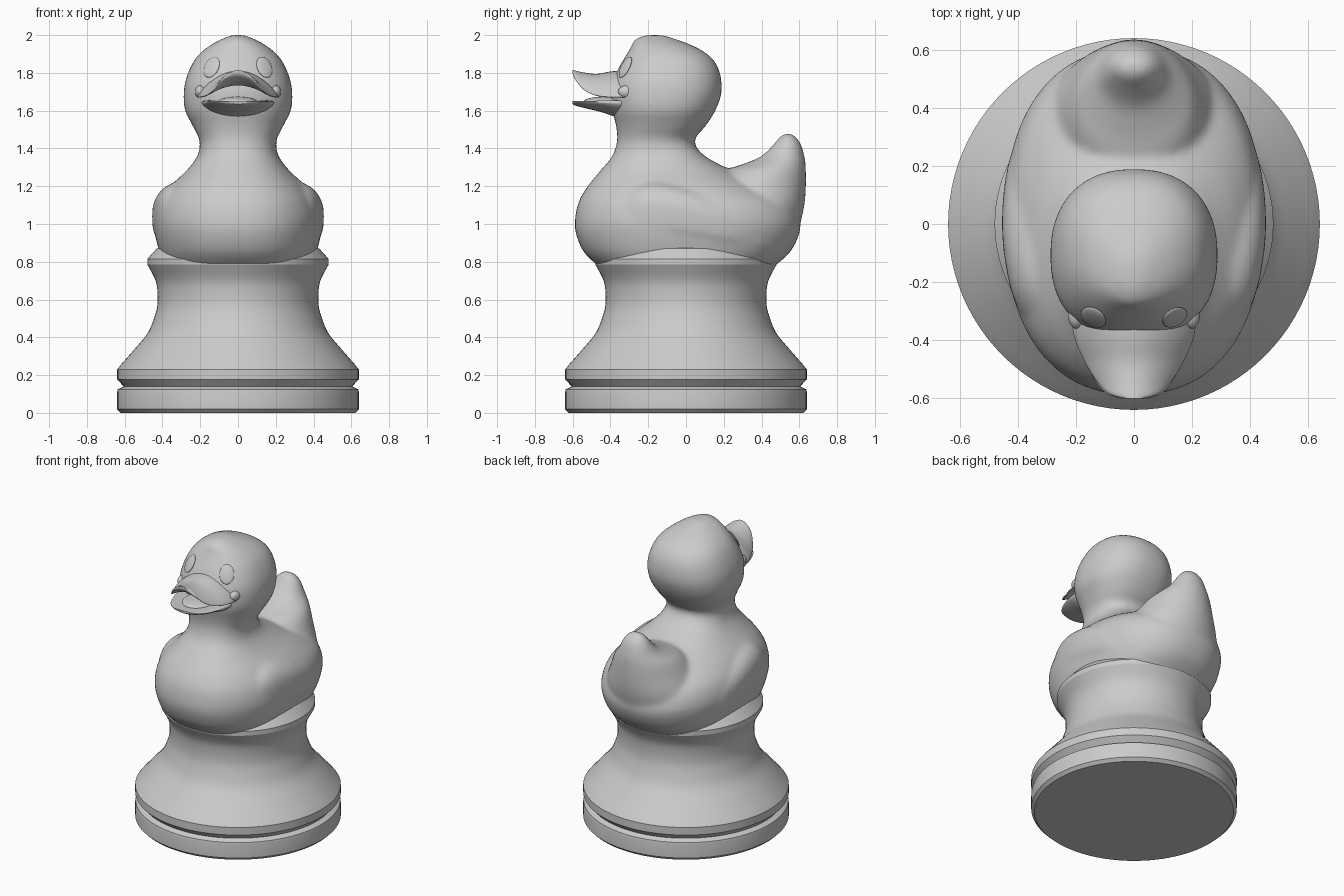
import bpy, bmesh, math
from mathutils import Vector

cube = bpy.data.objects.get("Cube")
if cube:
    bpy.data.objects.remove(cube)

grey = bpy.data.materials.new("plain grey")
grey.use_nodes = True
colour = (0.6, 0.6, 0.6, 1)
grey.diffuse_color = colour
grey.node_tree.nodes["Principled BSDF"].inputs["Base Color"].default_value = colour


def smooth_rows(rows, steps=5):
    """Insert rows on a smooth curve through the given ones."""
    out = []
    for i in range(len(rows) - 1):
        a, b = rows[max(i - 1, 0)], rows[i]
        c, d = rows[i + 1], rows[min(i + 2, len(rows) - 1)]
        for k in range(steps):
            t = k / steps
            out.append([0.5 * (2 * q + (r - p) * t + (2 * p - 5 * q + 4 * r - s) * t * t
                               + (3 * q - p - 3 * r + s) * t ** 3)
                        for p, q, r, s in zip(a, b, c, d)])
    return out + [rows[-1]]


def oval(half_w, lo, hi, power=2.0, count=64):
    """Rounded outline: half width across, from lo to hi the other way."""
    pts = []
    for i in range(count):
        a = 2 * math.pi * i / count
        c, s = math.cos(a), math.sin(a)
        pts.append((half_w * math.copysign(abs(c) ** (2 / power), c),
                    (lo + hi) / 2 + (hi - lo) / 2 * math.copysign(abs(s) ** (2 / power), s)))
    return pts


def loft(name, rings, angle=30):
    """Closed skin over rings of equal size."""
    bm = bmesh.new()
    loops = [[bm.verts.new(p) for p in ring] for ring in rings]
    n = len(loops[0])
    for lower, upper in zip(loops, loops[1:]):
        for i in range(n):
            j = (i + 1) % n
            bm.faces.new((lower[i], lower[j], upper[j], upper[i]))
    bm.faces.new(loops[0][::-1])
    bm.faces.new(loops[-1])
    bmesh.ops.recalc_face_normals(bm, faces=bm.faces)
    mesh = bpy.data.meshes.new(name)
    bm.to_mesh(mesh)
    bm.free()
    obj = bpy.data.objects.new(name, mesh)
    bpy.context.collection.objects.link(obj)
    return finish(obj, angle)


def finish(obj, angle=30):
    if not obj.data.materials:
        obj.data.materials.append(grey)
    bpy.ops.object.select_all(action="DESELECT")
    obj.select_set(True)
    bpy.context.view_layer.objects.active = obj
    bpy.ops.object.shade_smooth_by_angle(angle=math.radians(angle))
    return obj


def upright(rows, power):
    """Rings stacked in z from rows of z, front, back, half width."""
    return [[(x, y, z) for x, y in oval(w, f, b, power)] for z, f, b, w in rows]


def ball(name, place, size):
    bpy.ops.mesh.primitive_uv_sphere_add(segments=32, ring_count=16, location=place)
    obj = bpy.context.object
    obj.name = name
    obj.scale = size
    return finish(obj)


# Turned pedestal
foot = [(.62, 0), (.64, .02), (.64, .11), (.637, .125), (.605, .14), (.64, .178), (.64, .23), (.62, .255)]
stem = smooth_rows([(.62, .255), (.55, .335), (.48, .42), (.445, .50), (.427, .57),
                    (.427, .65), (.44, .71), (.48, .785)], 4)
rim = [(.48, .815), (.43, .87), (.3, .9)]
loft("pedestal", [[(x, y, z) for x, y in oval(r, -r, r, 2, 96)] for r, z in foot + stem[1:] + rim], 25)

# Breast, neck and head in one skin: z, front, back, half width
body = loft("duck_body", upright(smooth_rows([
    (.73, -.40, .41, .35), (.77, -.455, .46, .38), (.85, -.54, .55, .415),
    (.95, -.583, .60, .44), (1.03, -.587, .60, .445), (1.12, -.567, .55, .42),
    (1.2, -.52, .42, .36), (1.28, -.455, .25, .275), (1.36, -.39, .10, .215),
    (1.44, -.365, .045, .203), (1.52, -.37, .105, .24), (1.6, -.39, .155, .28),
    (1.68, -.40, .185, .288), (1.75, -.39, .188, .28), (1.82, -.36, .173, .256),
    (1.88, -.325, .135, .222), (1.93, -.295, .065, .17), (1.97, -.27, -.03, .105),
    (2.0, -.22, -.12, .035)]), 2.3))

# Upturned tail
tail = loft("tail", upright(smooth_rows([
    (.9, .05, .58, .33), (1.0, .02, .605, .33), (1.1, .05, .627, .30), (1.2, .10, .635, .25),
    (1.28, .2, .635, .205), (1.32, .31, .633, .165), (1.36, .40, .627, .125),
    (1.42, .462, .61, .09), (1.46, .495, .583, .06), (1.48, .525, .555, .02)]), 2))

# Folded wings: y, bottom, top, outer x
wing_rows = smooth_rows([
    (-.38, .98, 1.08, .33), (-.3, .89, 1.19, .395), (-.18, .86, 1.235, .435), (0, .86, 1.21, .455),
    (.2, .84, 1.145, .435), (.35, .83, 1.10, .375), (.42, .85, 1.08, .335), (.45, .93, 1.02, .28)])
parts = [body, tail]
for side, label in ((1, "left"), (-1, "right")):
    rings = [[(side * (.2 + x), y, z) for x, z in oval(out - .2, lo, hi, 2.8)]
             for y, lo, hi, out in wing_rows]
    parts.append(loft(label + "_wing", rings))

# Forehead tuft
parts.append(ball("tuft", (0, -.225, 1.935), (.085, .065, .058)))

# Fuse the soft parts into one sculpted surface
bpy.ops.object.select_all(action="DESELECT")
for part in parts:
    part.select_set(True)
bpy.context.view_layer.objects.active = body
bpy.ops.object.join()
fuse = body.modifiers.new("fuse", "REMESH")
fuse.mode = "VOXEL"
fuse.voxel_size = 0.014
fuse.use_smooth_shade = True
soften = body.modifiers.new("soften", "SMOOTH")
soften.factor = 0.5
soften.iterations = 10
for name in ("fuse", "soften"):
    bpy.ops.object.modifier_apply(modifier=name)
finish(body, 60)


def bill(name, rows):
    """Curved bill half from rows of y, half width, height, side drop, thickness."""
    rings = []
    for y, w, z, drop, thick in smooth_rows(rows, 4):
        ring = []
        for x, t in oval(1, -1, 1, 2, 40):
            ring.append((w * x, y, z - drop * x * x + thick / 2 * (t - 1)))
        rings.append(ring)
    loft(name, rings, 50)


bill("upper_bill", [
    (-.60, .035, 1.815, .006, .02), (-.585, .085, 1.812, .03, .035), (-.54, .13, 1.802, .065, .05),
    (-.47, .172, 1.795, .085, .06), (-.38, .208, 1.81, .10, .075), (-.26, .22, 1.815, .10, .08)])
bill("lower_bill", [
    (-.60, .05, 1.65, -.005, .015), (-.58, .10, 1.65, -.01, .025), (-.52, .145, 1.65, -.015, .04),
    (-.44, .175, 1.65, -.025, .06), (-.36, .19, 1.65, -.035, .085), (-.26, .19, 1.65, -.04, .09)])
ball("tongue", (0, -.42, 1.65), (.1, .12, .025))

# Mouth corners and oval eyes
for side, label in ((1, "left"), (-1, "right")):
    ball(label + "_mouth_corner", (side * .198, -.31, 1.7), (.03, .05, .035))
    hit, place, normal, _ = body.ray_cast(Vector((side * .14, -1, 1.83)), Vector((0, 1, 0)))
    eye = ball(label + "_eye", place, (.046, .062, .012))
    eye.rotation_euler = normal.to_track_quat("Z", "Y").to_euler()
